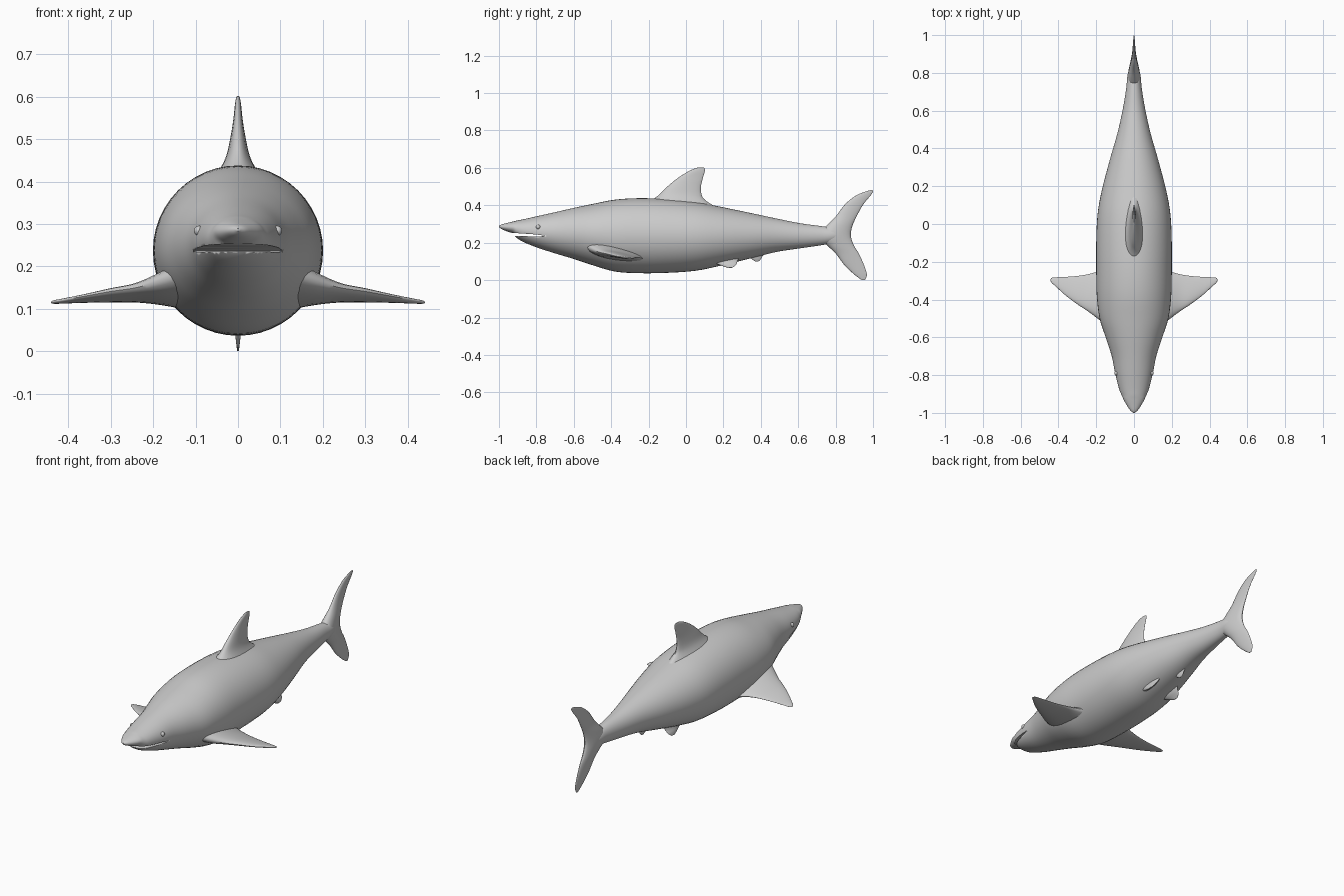
import bpy, bmesh, math
from mathutils import Vector

if "Cube" in bpy.data.objects:
    bpy.data.objects.remove(bpy.data.objects["Cube"])


def resample(rows, n):
    """Catmull-Rom smoothing of a list of station tuples."""
    out = []
    for i in range(len(rows) - 1):
        a, b, c, d = (Vector(rows[min(max(k, 0), len(rows) - 1)]) for k in range(i - 1, i + 3))
        for s in range(n):
            t = s / n
            out.append(0.5 * (2 * b + (c - a) * t + (2 * a - 5 * b + 4 * c - d) * t * t
                              + (3 * b - a - 3 * c + d) * t ** 3))
    out.append(Vector(rows[-1]))
    return out


def loft(name, rings, mirror=False):
    bm = bmesh.new()
    vs = [[bm.verts.new(p) for p in r] for r in rings]
    n = len(vs[0])
    for r, q in zip(vs, vs[1:]):
        for i in range(n):
            j = (i + 1) % n
            bm.faces.new((r[i], r[j], q[j], q[i]))
    bm.faces.new(vs[0])
    bm.faces.new(vs[-1])
    bmesh.ops.recalc_face_normals(bm, faces=bm.faces)
    me = bpy.data.meshes.new(name)
    bm.to_mesh(me)
    bm.free()
    ob = bpy.data.objects.new(name, me)
    bpy.context.collection.objects.link(ob)
    if mirror:
        ob.modifiers.new("mirror", 'MIRROR')
    smooth(ob)
    return ob


def smooth(ob):
    bpy.ops.object.select_all(action='DESELECT')
    ob.select_set(True)
    bpy.context.view_layer.objects.active = ob
    bpy.ops.object.shade_smooth_by_angle(angle=math.radians(45))


def fin(name, rows, normal, mirror=False, n=24):
    """Stations: leading xyz, trailing xyz, half thickness."""
    nrm = Vector(normal)
    rings = []
    for r in resample(rows, 5):
        le, te, h = Vector(r[0:3]), Vector(r[3:6]), max(r[6], 0.001)
        ring = []
        for k in range(n):
            a = 2 * math.pi * k / n
            c = (1 - math.cos(a)) / 2
            ring.append(le.lerp(te, c) + nrm * h * math.sin(a) * (1.15 - 0.5 * c))
        rings.append(ring)
    return loft(name, rings, mirror)


def upright(rows):
    """Centre-line fin stations: z, leading y, trailing y, half thickness."""
    return [(0, a, z, 0, b, z, h) for z, a, b, h in rows]


# Body: y, top z, bottom z, half width
body_rows = [
    (-1.0, .290, .284, .003), (-.985, .298, .272, .021), (-.95, .307, .258, .044),
    (-.925, .313, .248, .057), (-.905, .318, .226, .066), (-.87, .325, .204, .08),
    (-.79, .343, .172, .1), (-.70, .363, .143, .118), (-.60, .386, .113, .15),
    (-.50, .407, .08, .182), (-.38, .43, .046, .197), (-.25, .438, .037, .2),
    (-.1, .433, .039, .2), (.05, .418, .05, .193), (.18, .393, .076, .17),
    (.34, .36, .115, .128), (.48, .33, .15, .088), (.61, .304, .17, .059),
    (.72, .289, .186, .041), (.79, .278, .2, .034), (.86, .255, .225, .012)]
body_rings = []
for y, top, bot, w in resample(body_rows, 4):
    body_rings.append([(w * math.cos(a), y, (top + bot) / 2 + (top - bot) / 2 * math.sin(a))
                       for a in (2 * math.pi * k / 48 for k in range(48))])
body = loft("body", body_rings)

# Mouth slit, cut out of the head
slit = [(-1.05, .236), (-.775, .234), (-.755, .237), (-.8, .244), (-.93, .253), (-1.05, .264)]
cutter = loft("mouth_cutter", [[(x, y, z) for y, z in slit] for x in (-.2, .2)])
cutter.hide_render = True
cutter.hide_viewport = True
cut = body.modifiers.new("mouth", 'BOOLEAN')
cut.operation = 'DIFFERENCE'
cut.solver = 'EXACT'
cut.object = cutter

# Dorsal fin
fin("dorsal_fin", upright([
    (.39, -.25, .16, .075), (.43, -.18, .1, .046), (.46, -.14, .083, .03),
    (.5, -.1, .08, .02), (.545, -.045, .09, .012), (.58, .01, .1, .008),
    (.596, .045, .101, .005), (.602, .065, .093, .002)]), (1, 0, 0))

# Tail fin, lower tip to upper tip
fin("tail_fin", upright([
    (0, .94, .957, .002), (.03, .9, .967, .006), (.08, .847, .952, .011),
    (.14, .802, .925, .018), (.185, .755, .898, .027), (.235, .7, .882, .036),
    (.285, .745, .888, .029), (.34, .8, .912, .018), (.405, .85, .948, .011),
    (.45, .905, .985, .007), (.472, .955, 1.0, .004), (.481, .985, .998, .001)]), (1, 0, 0))

# Pectoral fins
fin("pectoral_fins", [
    (.12, -.55, .19, .12, -.2, .11, .05), (.18, -.51, .167, .18, -.245, .12, .035),
    (.24, -.465, .15, .24, -.265, .121, .02), (.3, -.425, .141, .3, -.275, .119, .014),
    (.36, -.38, .13, .36, -.28, .117, .009), (.41, -.335, .121, .41, -.282, .115, .006),
    (.435, -.312, .117, .435, -.285, .114, .004), (.441, -.303, .115, .441, -.292, .114, .001)],
    (0.1, 0, 1), mirror=True)

# Pelvic fins
fin("pelvic_fins", [
    (.055, .1, .12, .055, .29, .13, .025), (.068, .15, .093, .068, .275, .1, .015),
    (.08, .19, .077, .08, .268, .082, .008), (.088, .225, .065, .088, .25, .067, .002)],
    (1, 0, .4), mirror=True)

# Anal fin
fin("anal_fin", upright([
    (.16, .3, .45, .022), (.13, .335, .412, .012), (.112, .352, .4, .007),
    (.1, .37, .388, .002)]), (1, 0, 0))

# Eyes
for side in (-1, 1):
    bpy.ops.mesh.primitive_uv_sphere_add(segments=16, ring_count=10, radius=.012,
                                         location=(side * .092, -.79, .284))
    eye = bpy.context.object
    eye.name = "eye_right" if side > 0 else "eye_left"
    smooth(eye)
